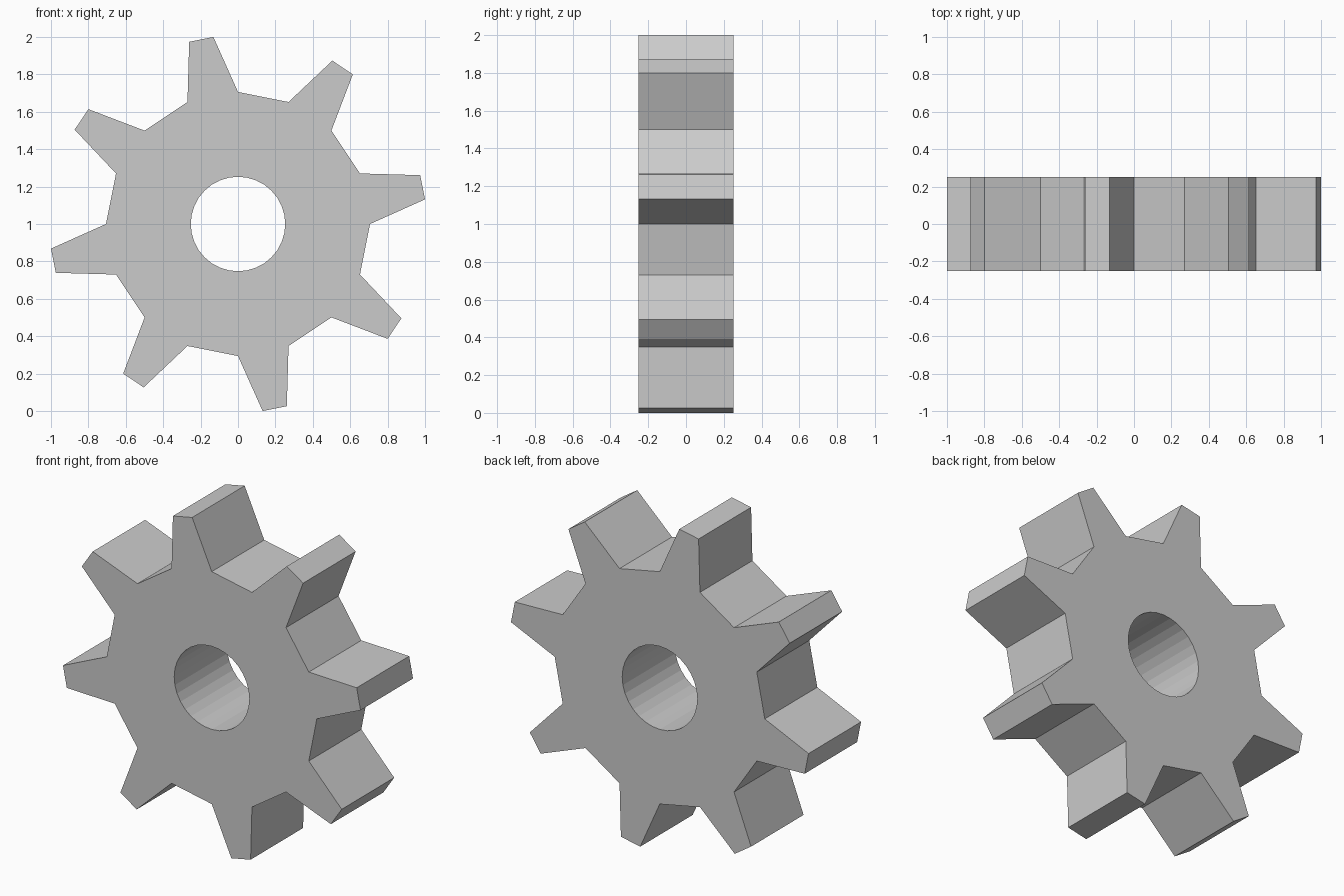
import bpy, bmesh
from math import radians, cos, sin

if "Cube" in bpy.data.objects:
    bpy.data.objects.remove(bpy.data.objects["Cube"])

TEETH = 8
TIP_R, ROOT_R, HOLE_R = 1.0086, 0.706, 0.2525
HALF_DEPTH = 0.252

# Outline: each tooth rises from the root, has a flat tip, and falls to the root
outline = []
for t in range(TEETH):
    for offset, r in ((0, ROOT_R), (7.5, TIP_R), (15, TIP_R), (22.5, ROOT_R)):
        outline.append((r, radians(t * 360 / TEETH + offset)))
n = len(outline)

# Round bore with the same number of points as the outline
bore = [(HOLE_R, radians(i * 360 / n)) for i in range(n)]

bm = bmesh.new()


def ring(points, y):
    return [bm.verts.new((r * cos(a), y, 1 + r * sin(a))) for r, a in points]


def bridge(a, b):
    for i in range(n):
        j = (i + 1) % n
        bm.faces.new((a[i], a[j], b[j], b[i]))


# Front face, bore wall, back face and toothed rim
loops = [ring(outline, -HALF_DEPTH), ring(bore, -HALF_DEPTH),
         ring(bore, HALF_DEPTH), ring(outline, HALF_DEPTH)]
for k in range(4):
    bridge(loops[k], loops[(k + 1) % 4])

bmesh.ops.recalc_face_normals(bm, faces=bm.faces[:])
mesh = bpy.data.meshes.new("gear")
bm.to_mesh(mesh)
bm.free()
gear = bpy.data.objects.new("gear", mesh)
bpy.context.collection.objects.link(gear)
